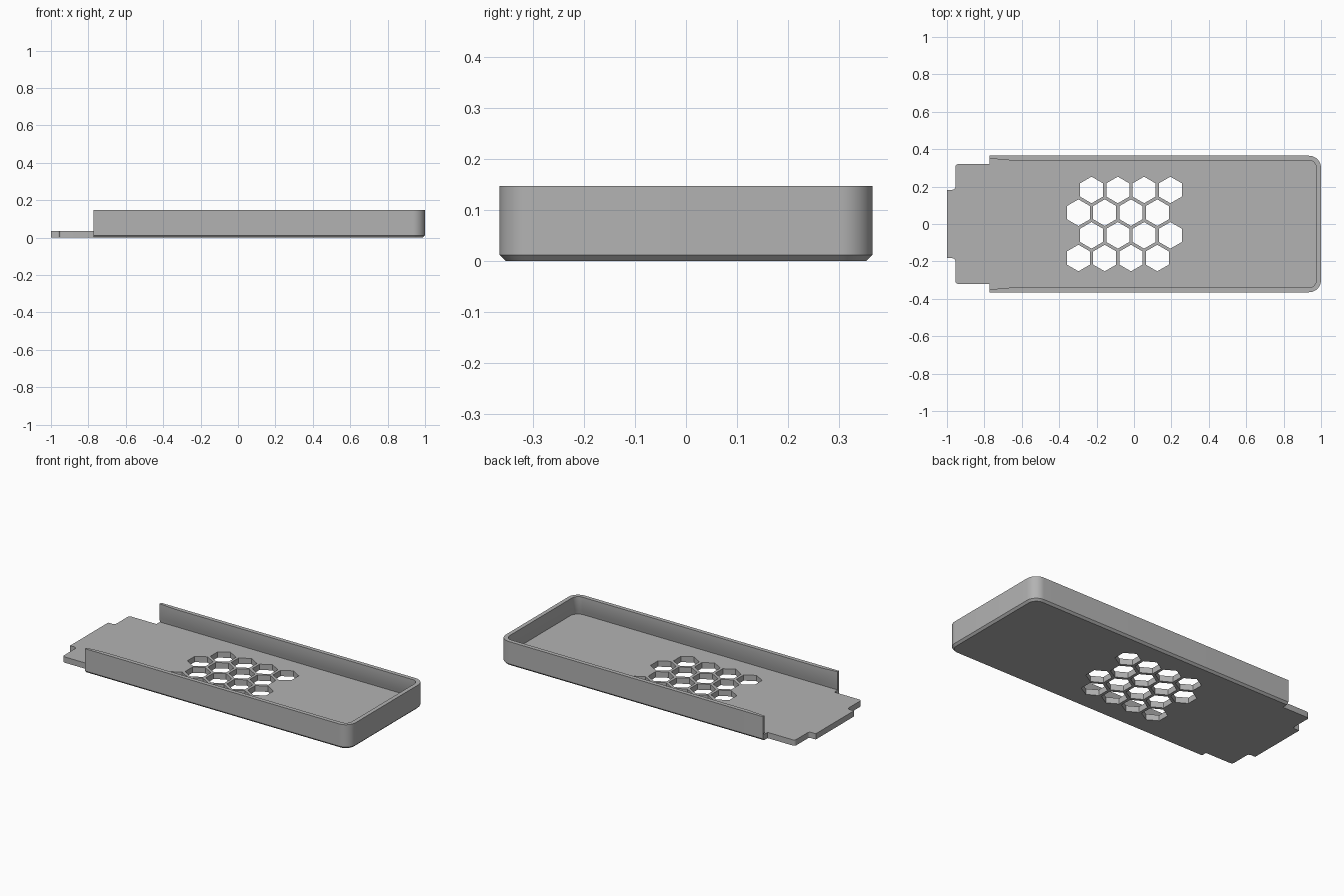
import bpy, bmesh
from math import sin, cos, pi, radians

if "Cube" in bpy.data.objects:
    bpy.data.objects.remove(bpy.data.objects["Cube"])

LEN, HALF_W, TOP = 1.0, 0.365, 0.147   # right end, half width, rim height
END = -0.772                           # open end of the walls
FLOOR, R, CH = 0.035, 0.065, 0.012     # floor thickness, corner radius, chamfer

grey = bpy.data.materials.new("plain_grey")
grey.diffuse_color = (0.45, 0.45, 0.45, 1)
grey.use_nodes = True
grey.node_tree.nodes["Principled BSDF"].inputs["Base Color"].default_value = grey.diffuse_color


def arc(cx, cy, r, a0, a1, n):
    return [(cx + r * cos(radians(a0 + (a1 - a0) * i / n)),
             cy + r * sin(radians(a0 + (a1 - a0) * i / n))) for i in range(n + 1)]


def corners(d):
    """Rounded right end of the tray, offset inwards by d."""
    cx, cy = LEN - R, HALF_W - R
    return arc(cx, -cy, R - d, -90, 0, 12) + arc(cx, cy, R - d, 0, 90, 12)


def wall_line(d, d_end):
    """U-shaped wall line; d_end is the offset at the open ends."""
    w, we = HALF_W - d, HALF_W - d_end
    return ([(END, -we), (-0.66, -w)] + corners(d) + [(-0.66, w), (END, we)])


# Floor with the notched tongue and the honeycomb vent
r = 0.015
half = (arc(-0.955 + r, 0.32 - r, r, 90, 180, 4)
        + arc(-0.955 - r, 0.183 + r, r, 0, -90, 4)
        + [(-1.0, 0.183)])
inner = HALF_W - CH
outline = ([(END, -inner)] + corners(CH) + [(END, inner), (END, 0.32)] + half
           + [(x, -y) for x, y in reversed(half)] + [(END, -0.32)])
loops = [outline]
for row in range(4):
    for col in range(4):
        cx = -0.227 + col * 0.1405 - (row % 2) * 0.07
        cy = 0.182 - row * 0.1213
        loops.append([(cx + 0.071 * sin(k * pi / 3), cy + 0.071 * cos(k * pi / 3))
                      for k in range(6)])

curve = bpy.data.curves.new("floor", 'CURVE')
curve.dimensions = '2D'
curve.fill_mode = 'BOTH'
curve.extrude = FLOOR / 2
for pts in loops:
    s = curve.splines.new('POLY')
    s.points.add(len(pts) - 1)
    for p, (x, y) in zip(s.points, pts):
        p.co = (x, y, 0, 1)
    s.use_cyclic_u = True
floor = bpy.data.objects.new("vented_floor", curve)
floor.location.z = FLOOR / 2
bpy.context.collection.objects.link(floor)
bpy.context.view_layer.objects.active = floor
floor.select_set(True)
bpy.ops.object.convert(target='MESH')
floor = bpy.context.object
floor.data.materials.clear()
floor.data.materials.append(grey)
bpy.ops.object.shade_smooth_by_angle(angle=radians(30))
floor.select_set(False)

# Wall swept around three sides: chamfered foot, undercut rail inside
section = [(CH, CH, 0), (0, 0, CH), (0, 0, TOP), (0.025, 0.015, TOP),
           (0.025, 0.015, 0.06), (CH, CH, FLOOR)]
bm = bmesh.new()
rings = [[bm.verts.new((x, y, z)) for x, y in wall_line(d, e)] for d, e, z in section]
n = len(section)
for i in range(n):
    a, b = rings[i], rings[(i + 1) % n]
    for j in range(len(a) - 1):
        bm.faces.new((a[j], a[j + 1], b[j + 1], b[j]))
for k in (0, -1):
    bm.faces.new([ring[k] for ring in rings])
bmesh.ops.recalc_face_normals(bm, faces=bm.faces)
mesh = bpy.data.meshes.new("side_walls")
bm.to_mesh(mesh)
bm.free()
mesh.materials.append(grey)
walls = bpy.data.objects.new("side_walls", mesh)
bpy.context.collection.objects.link(walls)
bpy.context.view_layer.objects.active = walls
walls.select_set(True)
bpy.ops.object.shade_smooth_by_angle(angle=radians(30))
